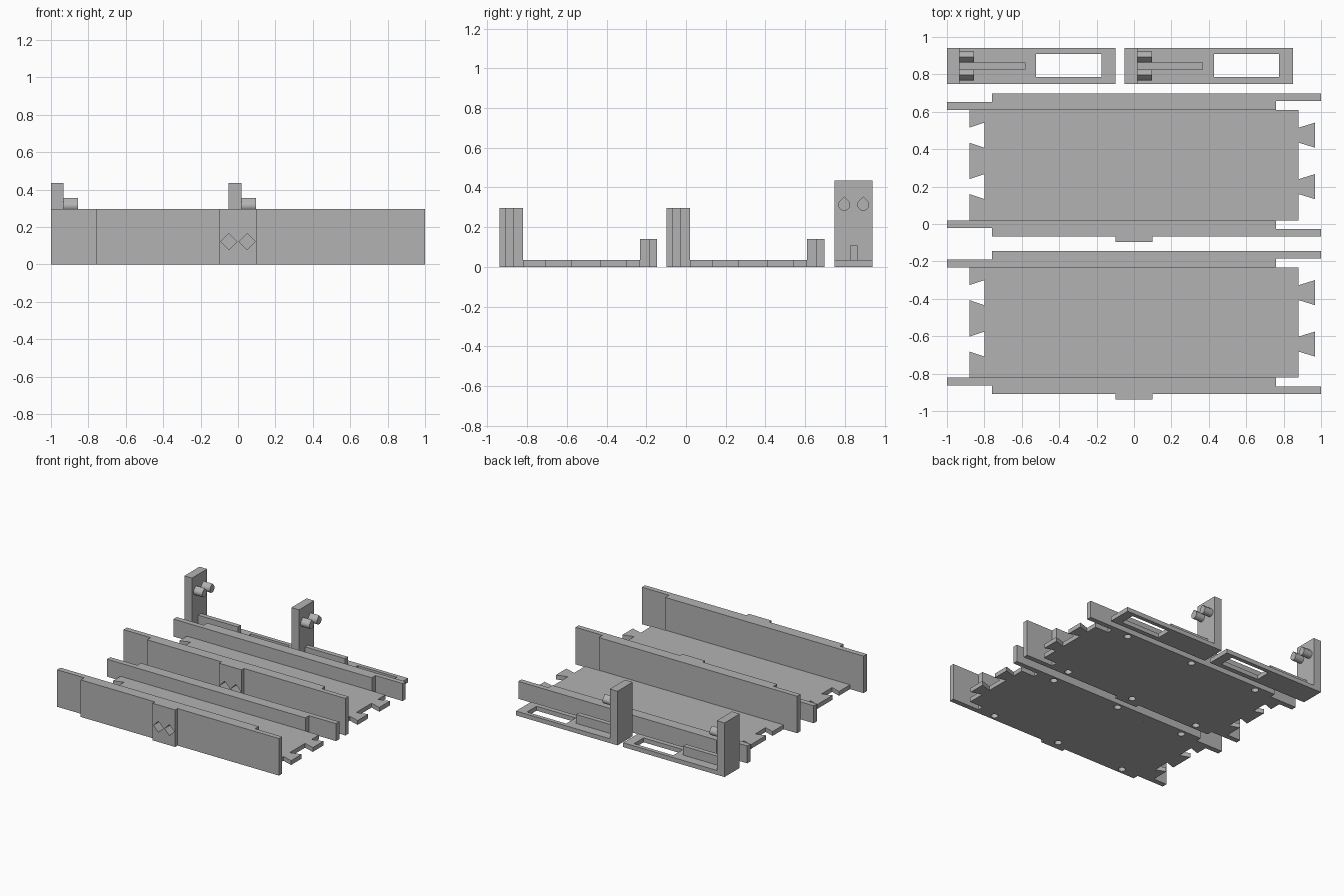
import bpy, bmesh, math

if "Cube" in bpy.data.objects:
    bpy.data.objects.remove(bpy.data.objects["Cube"], do_unlink=True)

grey = bpy.data.materials.new("plain_grey")
grey.use_nodes = True
grey.diffuse_color = (0.45, 0.45, 0.45, 1)
grey.node_tree.nodes["Principled BSDF"].inputs["Base Color"].default_value = grey.diffuse_color


def prism(name, outline, lo, hi, axis="z"):
    """Extrude a flat outline from lo to hi along an axis."""
    place = {"x": lambda a, b, t: (t, a, b),
             "y": lambda a, b, t: (a, t, b),
             "z": lambda a, b, t: (a, b, t)}[axis]
    bm = bmesh.new()
    rings = [[bm.verts.new(place(a, b, t)) for a, b in outline] for t in (lo, hi)]
    for ring in rings:
        bm.faces.new(ring)
    n = len(outline)
    for i in range(n):
        j = (i + 1) % n
        bm.faces.new((rings[0][i], rings[0][j], rings[1][j], rings[1][i]))
    bmesh.ops.recalc_face_normals(bm, faces=bm.faces)
    mesh = bpy.data.meshes.new(name)
    bm.to_mesh(mesh)
    bm.free()
    mesh.materials.append(grey)
    obj = bpy.data.objects.new(name, mesh)
    bpy.context.collection.objects.link(obj)
    return obj


def rect(x0, x1, y0, y1):
    return [(x0, y0), (x1, y0), (x1, y1), (x0, y1)]


def arc(cx, cy, r, start=0, end=360, steps=24):
    return [(cx + r * math.cos(math.radians(start + (end - start) * i / steps)),
             cy + r * math.sin(math.radians(start + (end - start) * i / steps)))
            for i in range(steps)]


def cut(obj, cutters):
    """Subtract the cutters, then discard them."""
    for c in cutters:
        c.hide_render = True
        mod = obj.modifiers.new("cut", "BOOLEAN")
        mod.operation = "DIFFERENCE"
        mod.solver = "EXACT"
        mod.object = c
    bpy.context.view_layer.update()
    deps = bpy.context.evaluated_depsgraph_get()
    mesh = bpy.data.meshes.new_from_object(obj.evaluated_get(deps))
    obj.modifiers.clear()
    obj.data = mesh
    for c in cutters:
        bpy.data.objects.remove(c, do_unlink=True)


STEP, THICK, TAB = 0.76, 0.087, 0.042
FLOOR = 0.035


def wall(name, inner, side, height, pad):
    """Wall with lap-joint ends; side is the outward y direction."""
    plan = [(-1, 0), (STEP, 0), (STEP, THICK - TAB + 0.002), (1, THICK - TAB + 0.002), (1, THICK)]
    if pad:
        plan += [(0.1, THICK), (0.1, THICK + 0.03), (-0.1, THICK + 0.03), (-0.1, THICK)]
    plan += [(-STEP, THICK), (-STEP, TAB), (-1, TAB)]
    obj = prism(name, [(x, inner + side * d) for x, d in plan], 0, height)
    # Round sockets under the wall
    mid = inner + side * THICK / 2
    cutters = [prism("socket_cutter", arc(x, mid, 0.027), -0.05, 0.1) for x in (-0.61, 0, 0.61)]
    # Diamond sockets in the pad
    if pad:
        outer = inner + side * (THICK + 0.03)
        cutters += [prism("diamond_cutter", arc(x, 0.122, 0.044, steps=4),
                          outer - 0.05, outer + 0.08, "y") for x in (-0.049, 0.049)]
    cut(obj, cutters)


def tray(name, y):
    """Dovetailed floor with a tall front wall and a low back wall."""
    front, back, edge = y + 0.02, y + 0.61, 0.88
    tails = [y + 0.2, y + 0.475]
    neck, flare = 0.04, 0.067
    outline = [(-edge, front), (edge, front)]
    for c in tails:
        outline += [(edge, c - neck), (0.968, c - flare), (0.968, c + flare), (edge, c + neck)]
    outline += [(edge, back), (-edge, back)]
    for c in reversed(tails):
        outline += [(-edge, c + neck), (-0.8, c + flare), (-0.8, c - flare), (-edge, c - neck)]
    prism(name + "_floor", outline, 0, FLOOR)
    wall(name + "_front_wall", front, -1, 0.297, True)
    wall(name + "_back_wall", back, 1, 0.14, False)


def clip(name, x):
    """Window frame base with an upright, a rib and two teardrop pins."""
    y0, y1, post = 0.748, 0.94, x + 0.068
    base = prism(name + "_base", rect(post, x + 0.9, y0, y1), 0, FLOOR)
    cut(base, [prism("window_cutter", rect(x + 0.477, x + 0.825, 0.787, 0.908), -0.1, 0.1)])
    prism(name + "_upright", rect(x, post, y0, y1), 0, 0.434)
    prism(name + "_rib", rect(post, x + 0.42, 0.826, 0.864), FLOOR, 0.107)
    r, z = 0.03, 0.313
    for i, y in enumerate((0.797, 0.893)):
        drop = arc(y, z, r, 135, 405, 20) + arc(y, z, r, 45, 46, 1) + [(y, z + r * math.sqrt(2))]
        pin = prism(f"{name}_pin_{i + 1}", drop, post, post + 0.077, "x")
        bpy.ops.object.select_all(action="DESELECT")
        pin.select_set(True)
        bpy.context.view_layer.objects.active = pin
        bpy.ops.object.shade_smooth_by_angle(angle=math.radians(30))


tray("front_tray", -0.842)
tray("rear_tray", 0)
clip("right_clip", -1)
clip("left_clip", -0.05)
